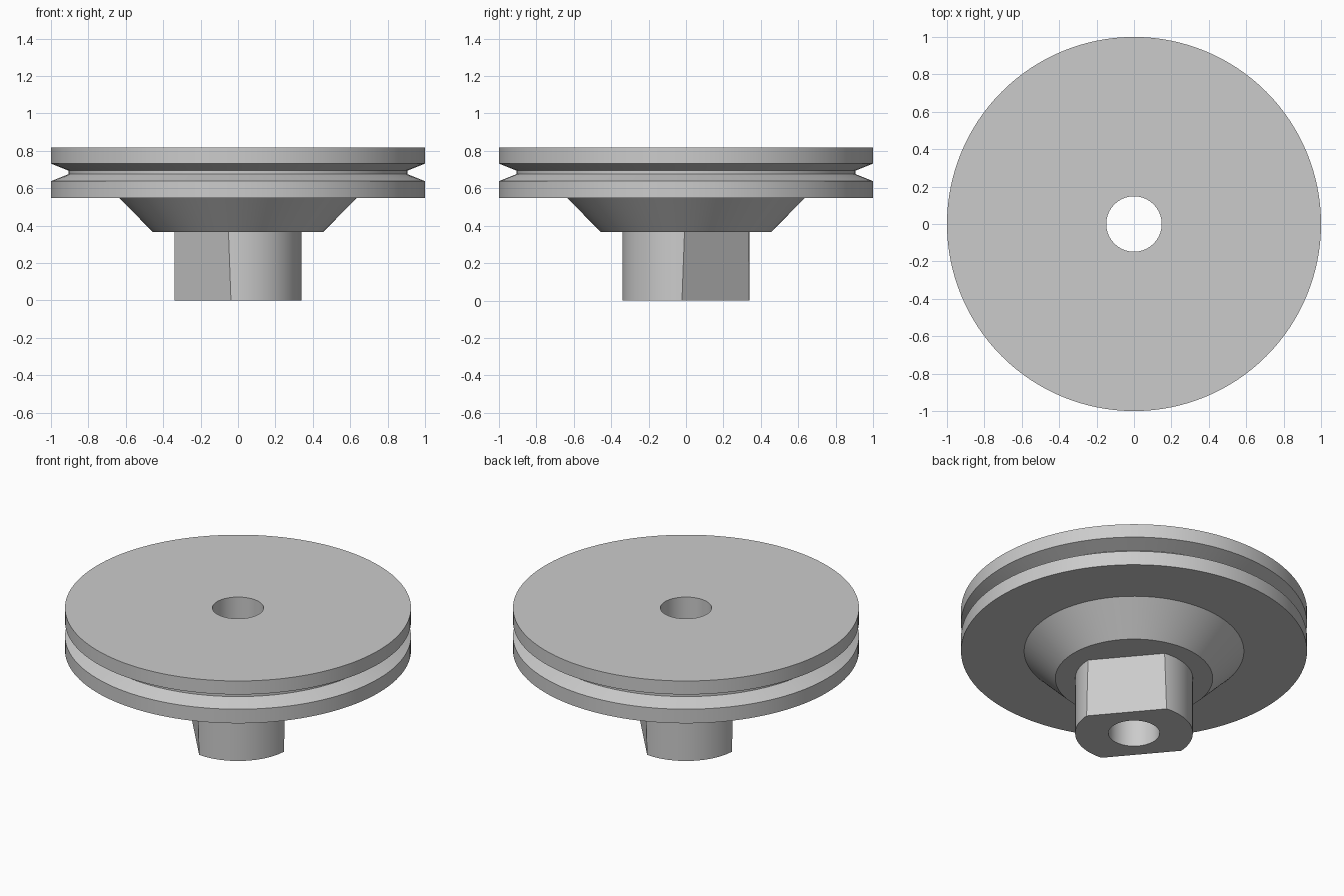
import bpy, bmesh
from math import cos, sin, radians, tau
from mathutils import Vector

cube = bpy.data.objects.get("Cube")
if cube:
    bpy.data.objects.remove(cube, do_unlink=True)

SEGMENTS = 128
BORE = 0.148
HUB_TOP = 0.366

grey = bpy.data.materials.new("plain grey")
grey.use_nodes = True
colour = (0.6, 0.6, 0.6, 1)
grey.diffuse_color = colour
grey.node_tree.nodes["Principled BSDF"].inputs["Base Color"].default_value = colour


def lathe(profile):
    """Revolve a closed (radius, height) outline around z."""
    bm = bmesh.new()
    rings = [[bm.verts.new((r * cos(tau * i / SEGMENTS), r * sin(tau * i / SEGMENTS), z))
              for i in range(SEGMENTS)] for r, z in profile]
    for a, b in zip(rings, rings[1:] + rings[:1]):
        for i in range(SEGMENTS):
            j = (i + 1) % SEGMENTS
            bm.faces.new((a[i], a[j], b[j], b[i]))
    return bm


def finish(bm, name):
    bmesh.ops.recalc_face_normals(bm, faces=bm.faces)
    mesh = bpy.data.meshes.new(name)
    bm.to_mesh(mesh)
    bm.free()
    mesh.materials.append(grey)
    obj = bpy.data.objects.new(name, mesh)
    bpy.context.collection.objects.link(obj)
    bpy.ops.object.select_all(action='DESELECT')
    obj.select_set(True)
    bpy.context.view_layer.objects.active = obj
    bpy.ops.object.shade_smooth_by_angle(angle=radians(20))


# Grooved wheel with its conical underside and centre bore
finish(lathe([(BORE, HUB_TOP), (0.455, HUB_TOP), (0.635, 0.548), (1, 0.548),
              (1, 0.638), (0.907, 0.675), (0.907, 0.695), (1, 0.732),
              (1, 0.818), (BORE, 0.818)]), "grooved_wheel")

# Round hub with two opposite, slightly tapered flats
hub = lathe([(BORE, 0), (0.34, 0), (0.34, HUB_TOP), (BORE, HUB_TOP)])
for angle in (radians(40), radians(220)):
    outward = Vector((cos(angle), sin(angle), 0))
    normal = (outward - Vector((0, 0, 0.025))).normalized()
    cut = bmesh.ops.bisect_plane(
        hub, geom=hub.verts[:] + hub.edges[:] + hub.faces[:],
        plane_co=outward * 0.246, plane_no=normal, clear_outer=True)
    rim = [e for e in cut["geom_cut"] if isinstance(e, bmesh.types.BMEdge)]
    bmesh.ops.edgeloop_fill(hub, edges=rim)
finish(hub, "flatted_hub")
